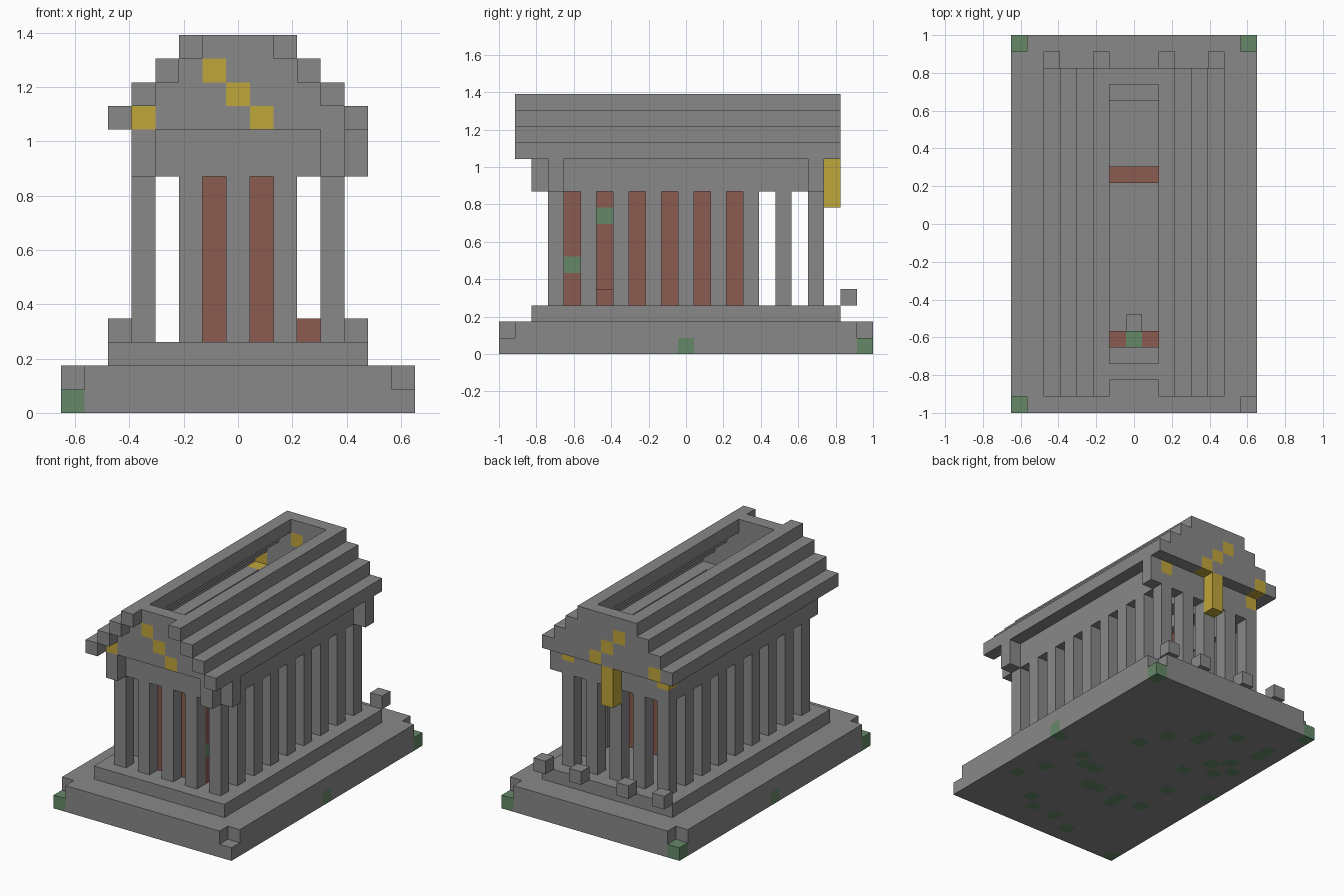
import bpy
import bmesh
from mathutils import Vector

U = 2 / 23          # block size
NX, NY = 15, 23     # footprint in blocks

if "Cube" in bpy.data.objects:
    bpy.data.objects.remove(bpy.data.objects["Cube"])


def material(name, rgb):
    m = bpy.data.materials.new(name)
    m.use_nodes = True
    m.diffuse_color = (*rgb, 1)
    m.node_tree.nodes["Principled BSDF"].inputs["Base Color"].default_value = (*rgb, 1)
    return m


stone = material("grey_stone", (0.25, 0.25, 0.25))
brick = material("red_brick", (0.26, 0.105, 0.08))
gold = material("gold", (0.53, 0.38, 0.045))
moss = material("moss_green", (0.13, 0.25, 0.14))


def place(x, y, z):
    return Vector(((x - NX / 2) * U, (y - NY / 2) * U, z * U))


def finish(name, bm, mats):
    mesh = bpy.data.meshes.new(name)
    bm.to_mesh(mesh)
    bm.free()
    for m in mats:
        mesh.materials.append(m)
    ob = bpy.data.objects.new(name, mesh)
    bpy.context.collection.objects.link(ob)
    return ob


def boxes(name, mat, *spans):
    """One object of boxes, each given as a low and a high grid corner."""
    bm = bmesh.new()
    for lo, hi in spans:
        a, b = place(*lo), place(*hi)
        verts = bmesh.ops.create_cube(bm, size=1)["verts"]
        bmesh.ops.scale(bm, vec=b - a, verts=verts)
        bmesh.ops.translate(bm, vec=(a + b) / 2, verts=verts)
    return finish(name, bm, [mat])


def blockwork(name, cells, mat, accent, accents):
    """Outer skin of a set of unit blocks; accent blocks get a second colour."""
    bm = bmesh.new()
    cells = set(cells)
    for c in cells:
        for axis in range(3):
            for sign in (-1, 1):
                step = Vector((0, 0, 0))
                step[axis] = sign
                if tuple(int(v) for v in Vector(c) + step) in cells:
                    continue
                s, t = Vector((0, 0, 0)), Vector((0, 0, 0))
                s[(axis + 1) % 3] = 0.5
                t[(axis + 2) % 3] = 0.5 * sign
                mid = Vector(c) + Vector((0.5, 0.5, 0.5)) + step / 2
                ring = (mid - s - t, mid + s - t, mid + s + t, mid - s + t)
                face = bm.faces.new([bm.verts.new(place(*p)) for p in ring])
                face.material_index = int(c in accents)
    bmesh.ops.remove_doubles(bm, verts=bm.verts, dist=U / 100)
    return finish(name, bm, [mat, accent])


def ring(x0, x1, y0, y1, z0, z1):
    """Blocks of a rectangular wall one block thick."""
    return [(x, y, z) for x in range(x0, x1) for y in range(y0, y1)
            for z in range(z0, z1)
            if x in (x0, x1 - 1) or y in (y0, y1 - 1)]


# Foundation slab with mossy blocks at corners, sides and underneath
mossy = [(0, 0), (0, 22), (14, 22), (0, 11), (14, 11),
         (9, 14), (8, 16), (6, 17), (6, 18), (4, 19), (11, 10), (10, 9), (9, 9),
         (12, 7), (13, 5), (8, 7), (7, 7), (10, 3), (9, 2), (7, 2), (5, 1),
         (5, 6), (5, 7), (3, 7), (3, 10), (4, 13), (3, 15), (2, 14), (2, 16),
         (1, 15), (1, 18), (1, 19)]
blockwork("foundation", [(x, y, 0) for x in range(NX) for y in range(NY)],
          stone, moss, {(x, y, 0) for x, y in mossy})

# Second course with notched corners, then the upper step
boxes("lower_step", stone,
      ((1, 0, 1), (14, 23, 2)),
      ((0, 1, 1), (1, 22, 2)),
      ((14, 1, 1), (15, 22, 2)))
boxes("upper_step", stone, ((2, 2, 2), (13, 21, 3)))

# Loose blocks behind the rear steps
boxes("loose_blocks", stone,
      *[((x, 21, 3), (x + 1, 22, 4)) for x in (2, 5, 9, 12)])

# Colonnade around the hall
spots = [(x, y) for x in range(3, 12, 2) for y in range(3, 20, 2)
         if x in (3, 11) or y in (3, 19)]
boxes("columns", stone, *[((x, y, 3), (x + 1, y + 1, 10)) for x, y in spots])

# Inner hall, its altar and a fallen brick
blockwork("hall_walls", ring(5, 10, 4, 15, 3, 10), brick, moss,
          {(9, 4, 5), (9, 6, 8), (7, 4, 9)})
boxes("altar", stone, ((7, 5, 3), (8, 6, 4)))
boxes("fallen_brick", brick, ((10, 6, 3), (11, 7, 4)))

# Beam ring on the columns, with gilded rear corners
blockwork("frieze", ring(3, 12, 3, 20, 10, 12), stone, gold,
          {(3, 19, 11), (11, 19, 11)})

# Corner brackets under the eaves and the rear banner
boxes("brackets", stone,
      *[((x, y, 10), (x + 1, y + 1, 12))
        for x, y in ((3, 2), (11, 2), (12, 3), (12, 19))])
boxes("rear_banner", gold, ((7, 20, 9), (8, 21, 12)))

# Stepped gables with a gilded diagonal
for label, y in (("front", 2), ("rear", 20)):
    cells = [(x, y, 12 + k) for k in range(4) for x in range(3 + k, 12 - k)]
    gilded = {(x, y, z) for x, z in ((6, 14), (7, 13), (8, 12), (3, 12))}
    blockwork(label + "_gable", cells, stone, gold, gilded)

# Stepped roof courses on both sides, open along the ridge
for label, mirrored in (("right", False), ("left", True)):
    courses = []
    for k in range(4):
        x = 12 - k if mirrored else 2 + k
        courses.append(((x, 1, 12 + k), (x + 1, 21, 13 + k)))
    boxes(label + "_roof", stone, *courses)
